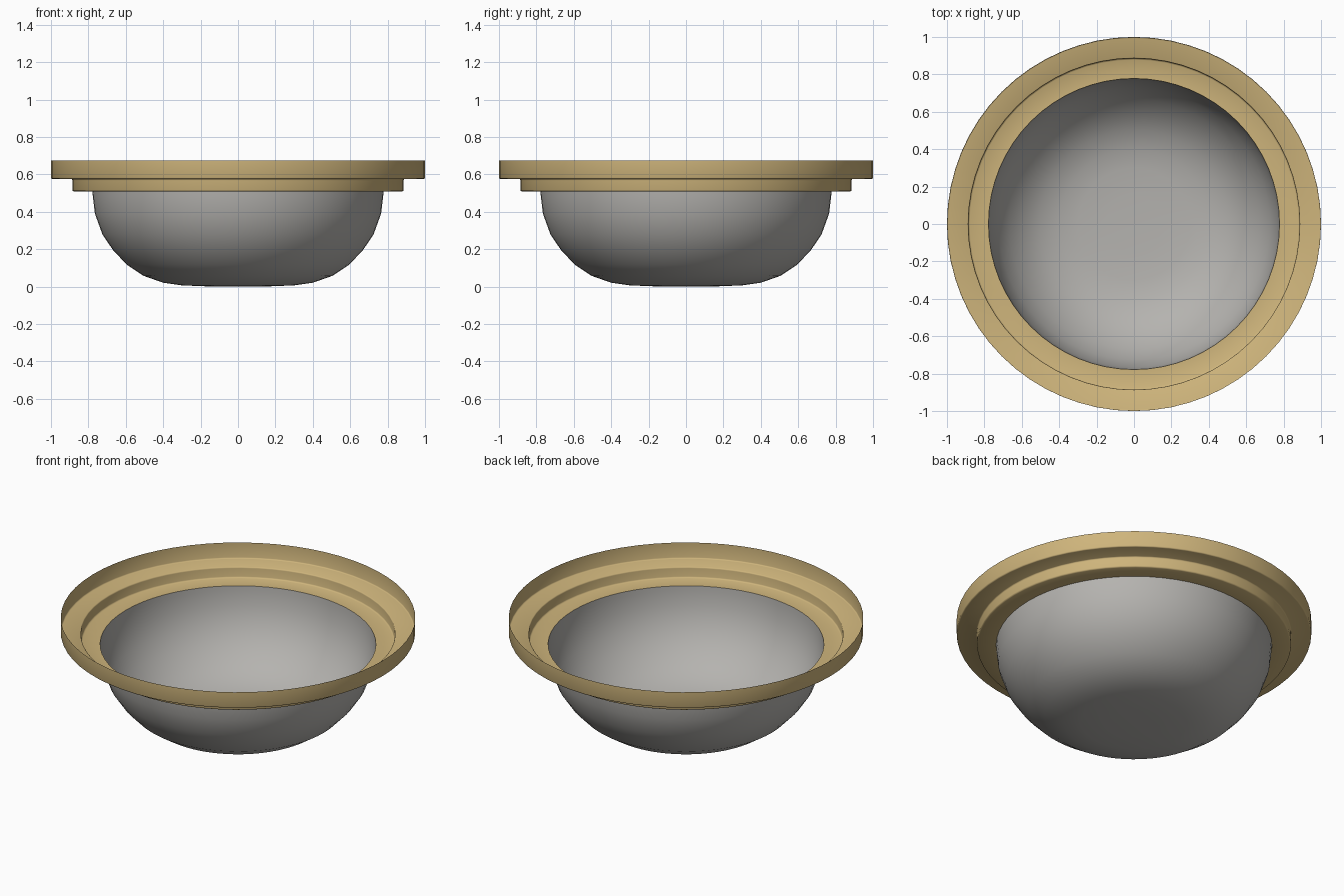
import bpy, bmesh, math

if "Cube" in bpy.data.objects:
    bpy.data.objects.remove(bpy.data.objects["Cube"])

SIDES = 64


def material(name, rgb):
    m = bpy.data.materials.new(name)
    m.diffuse_color = (*rgb, 1.0)
    m.use_nodes = True
    m.node_tree.nodes["Principled BSDF"].inputs["Base Color"].default_value = m.diffuse_color
    return m


def lathe(name, profile, mat, angle):
    """Revolve an (r, z) profile, listed top to bottom, as a thin sheet."""
    bm = bmesh.new()
    rings = []
    for r, z in profile:
        if r == 0:
            rings.append([bm.verts.new((0, 0, z))] * SIDES)
        else:
            rings.append([bm.verts.new((r * math.cos(2 * math.pi * i / SIDES),
                                        r * math.sin(2 * math.pi * i / SIDES), z))
                          for i in range(SIDES)])
    for top, low in zip(rings, rings[1:]):
        for i in range(SIDES):
            j = (i + 1) % SIDES
            corners = [top[i], low[i], low[j], top[j]]
            bm.faces.new(list(dict.fromkeys(corners)))
    me = bpy.data.meshes.new(name)
    bm.to_mesh(me)
    bm.free()
    me.materials.append(mat)
    ob = bpy.data.objects.new(name, me)
    bpy.context.collection.objects.link(ob)
    bpy.ops.object.select_all(action='DESELECT')
    ob.select_set(True)
    bpy.context.view_layer.objects.active = ob
    bpy.ops.object.shade_smooth_by_angle(angle=math.radians(angle))
    return ob


brass = material("warm_brass", (0.62, 0.46, 0.20))
grey = material("pale_grey", (0.46, 0.45, 0.43))

# Stepped rim: outer wall, ledge, inner wall, inner ledge
lathe("stepped_rim", [(1.0, 0.675), (1.0, 0.583), (0.998, 0.578), (0.993, 0.576),
                      (0.891, 0.576), (0.887, 0.573), (0.886, 0.568),
                      (0.886, 0.517), (0.884, 0.512), (0.878, 0.509),
                      (0.778, 0.509)], brass, 50)

# Open bowl with a flattened bottom
lathe("bowl", [(0.778, 0.509), (0.776, 0.48), (0.765, 0.39), (0.725, 0.28),
               (0.668, 0.195), (0.595, 0.118), (0.505, 0.058),
               (0.40, 0.021), (0.30, 0.007), (0.15, 0.001), (0, 0)], grey, 40)
